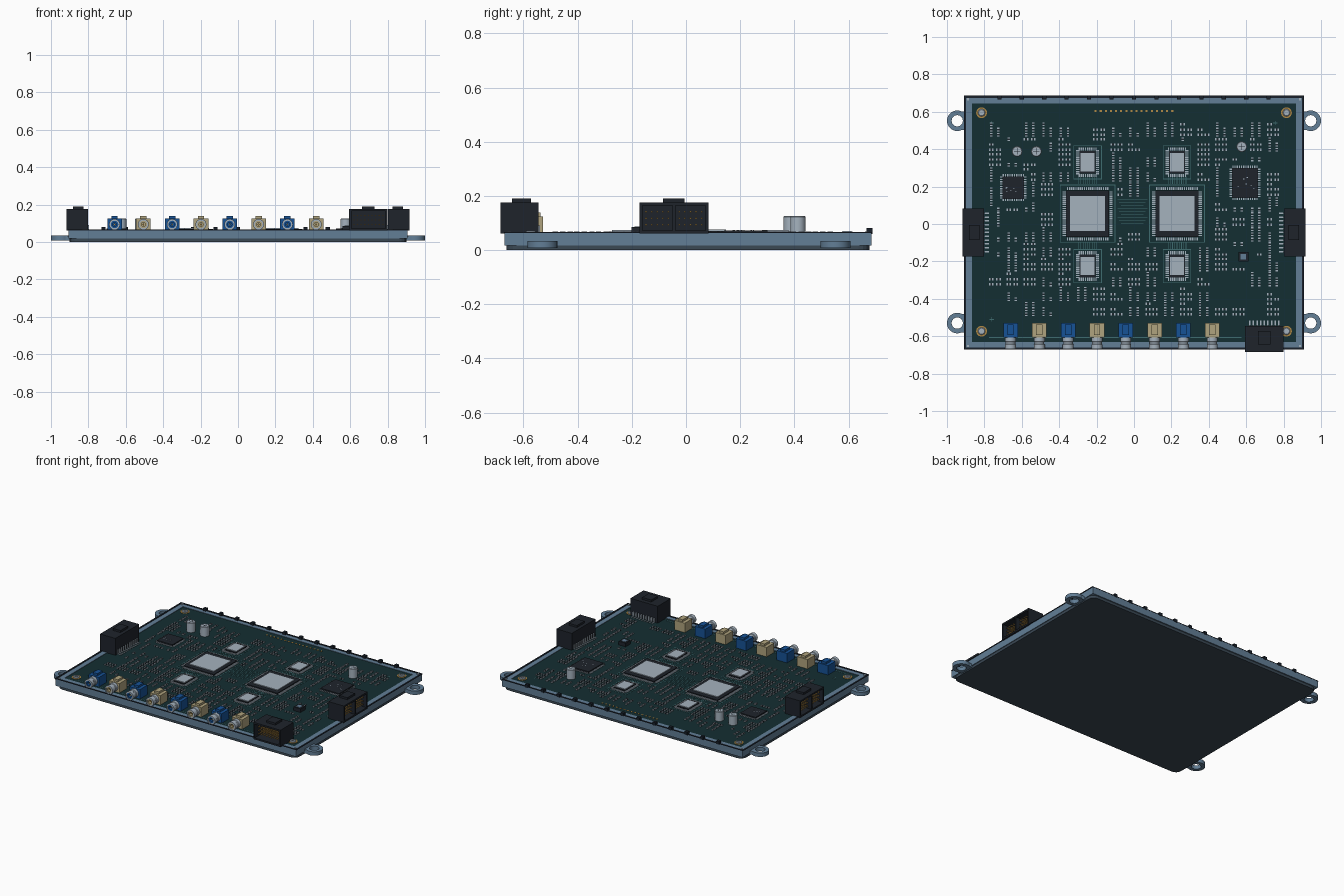
import bpy, bmesh, math, random
from mathutils import Matrix, Vector

if "Cube" in bpy.data.objects:
    bpy.data.objects.remove(bpy.data.objects["Cube"])

random.seed(7)
PCB = 0.061          # top of the circuit board
HY = 0.0075          # housing centre in y


def mat(name, *rgb):
    m = bpy.data.materials.new(name)
    m.diffuse_color = [(c / 255 / 12.92 if c < 11 else ((c / 255 + 0.055) / 1.055) ** 2.4) for c in rgb] + [1]
    m.use_nodes = True
    m.node_tree.nodes["Principled BSDF"].inputs["Base Color"].default_value = m.diffuse_color
    return m


STEEL = mat("housing_blue_grey", 98, 126, 150)
DARK = mat("base_grey", 58, 72, 84)
GREEN = mat("board_green", 20, 46, 50)
TRACE = mat("trace_teal", 62, 108, 112)
BLACK = mat("black_plastic", 30, 35, 43)
LIP = mat("seal_black", 24, 32, 42)
SILVER = mat("silver", 165, 178, 190)
GOLD = mat("gold", 176, 138, 70)
BLUE = mat("blue_plastic", 22, 82, 150)
BEIGE = mat("beige_plastic", 176, 164, 126)


def finish(name, bm, m, smooth=False):
    bmesh.ops.recalc_face_normals(bm, faces=bm.faces)
    me = bpy.data.meshes.new(name)
    bm.to_mesh(me)
    bm.free()
    me.materials.append(m)
    ob = bpy.data.objects.new(name, me)
    bpy.context.collection.objects.link(ob)
    if smooth:
        bpy.ops.object.select_all(action='DESELECT')
        ob.select_set(True)
        bpy.context.view_layer.objects.active = ob
        bpy.ops.object.shade_smooth_by_angle(angle=math.radians(35))
    return ob


def boxes(name, items, m, M=Matrix()):
    """Each item: centre x, centre y, bottom z, size x, size y, height."""
    bm = bmesh.new()
    for x, y, z, sx, sy, h in items:
        bmesh.ops.create_cube(bm, size=1, matrix=M @ Matrix.Translation((x, y, z + h / 2)) @ Matrix.Diagonal((sx, sy, h, 1)))
    return finish(name, bm, m)


def lathe(name, profile, places, m, seg=24, rot=Matrix()):
    """Closed (radius, height) profile turned round an axis at every place."""
    bm = bmesh.new()
    for p in places:
        rings = [[bm.verts.new(Vector(p) + rot @ Vector((r * math.cos(a), r * math.sin(a), h)))
                  for a in (2 * math.pi * i / seg for i in range(seg))] if r > 0
                 else [bm.verts.new(Vector(p) + rot @ Vector((0, 0, h)))] * seg for r, h in profile]
        for a, b in zip(rings, rings[1:] + rings[:1]):
            for i in range(seg):
                j = (i + 1) % seg
                vs = list(dict.fromkeys((a[i], a[j], b[j], b[i])))
                if len(vs) > 2:
                    bm.faces.new(vs)
    return finish(name, bm, m, True)


def frame(cx, cy, z, sx, sy, t, h):
    """Four bars making a rectangular frame with outer size sx, sy."""
    return [(cx, cy + s * (sy - t) / 2, z, sx, t, h) for s in (-1, 1)] + \
           [(cx + s * (sx - t) / 2, cy, z, t, sy - 2 * t, h) for s in (-1, 1)]


def pins(cx, cy, z, sx, sy, n, m, size, h):
    """Pins round a rectangle: n along x, m along y."""
    out = []
    for s in (-1, 1):
        out += [(cx + sx * 0.86 * (i / (n - 1) - 0.5), cy + s * sy / 2, z, size * 0.4, size, h) for i in range(n)]
        out += [(cx + s * sx / 2, cy + sy * 0.86 * (i / (m - 1) - 0.5), z, size, size * 0.4, h) for i in range(m)]
    return out


# Housing: base plate with clipped corners, tray, black seal lip
bm = bmesh.new()
bmesh.ops.create_cube(bm, size=1, matrix=Matrix.Translation((0, HY, 0.009)) @ Matrix.Diagonal((1.8, 1.34, 0.018, 1)))
bmesh.ops.bevel(bm, geom=[e for e in bm.edges if abs(e.verts[0].co.z - e.verts[1].co.z) > 0.01],
                offset=0.04, segments=4, profile=0.5, affect='EDGES')
finish("base_plate", bm, DARK)
boxes("tray", frame(0, HY, 0.018, 1.81, 1.355, 0.04, 0.046) + [(0, HY, 0.018, 1.74, 1.28, 0.02)], STEEL)
boxes("seal_lip", frame(0, HY, 0.063, 1.818, 1.357, 0.011, 0.004), LIP)
boxes("circuit_board", [(0, HY, 0.038, 1.735, 1.28, PCB - 0.038)], GREEN)
boxes("edge_clips", [(0.12 * i, 0.677, 0.06, 0.022, 0.022, 0.021) for i in range(-6, 7)], LIP)
boxes("rim_corner_studs", [(sx * 0.888, HY + sy * 0.66, 0.06, 0.012, 0.012, 0.008)
                           for sx in (-1, 1) for sy in (-1, 1)], SILVER)

# Mounting lugs
lugs = [(s * 0.945, y, 0) for s in (-1, 1) for y in (0.552, -0.53)]
lathe("mounting_lugs", [(0.03, 0.008), (0.055, 0.008), (0.055, 0.034), (0.03, 0.034)], lugs, STEEL, 28)
boxes("lug_arms", [(s * 0.904, y + d, 0.009, 0.036, 0.03, 0.024) for s in (-1, 1)
                   for y in (0.552, -0.53) for d in (-0.035, 0.035)], STEEL)

# Board screws
screws = [(s * 0.815, y, PCB) for s in (-1, 1) for y in (0.595, -0.573)]
lathe("screw_pads", [(0, 0), (0.029, 0), (0.029, 0.002), (0, 0.002)], screws, GOLD)
lathe("screw_heads", [(0, 0), (0.02, 0), (0.02, 0.006), (0.016, 0.009), (0.008, 0.009), (0.008, 0.004), (0, 0.004)], screws, SILVER)

# Lidded processors, memory chips and flat packages
CX = (-0.248, 0.23)
big = [(x, 0.055, 0.25, 0.27, 0.187, 0.187, 20, 22) for x in CX]
small = [(x, y, 0.105, 0.142, 0.076, 0.098, 9, 12) for x in CX for y in (0.33, -0.225)]
flat = [(-0.645, 0.195, 0.115, 0.12, 10, 10), (0.593, 0.22, 0.14, 0.16, 12, 13)]
for label, group, h in (("processor", big, 0.010), ("memory", small, 0.008)):
    boxes(label + "_bodies", [(x, y, PCB, sx - 0.02, sy - 0.02, h) for x, y, sx, sy, *_ in group], BLACK)
    boxes(label + "_lids", [(x, y, PCB + h, lx, ly, 0.005) for x, y, _, _, lx, ly, *_ in group], SILVER)
    boxes(label + "_pins", [b for x, y, sx, sy, _, _, n, m in group
                            for b in pins(x, y, PCB, sx, sy, n, m, 0.018, 0.004)], SILVER)
boxes("flat_packages", [(x, y, PCB, sx, sy, 0.012) for x, y, sx, sy, *_ in flat], BLACK)
boxes("flat_package_pins", [b for x, y, sx, sy, n, m in flat
                            for b in pins(x, y, PCB, sx + 0.01, sy + 0.01, n, m, 0.016, 0.004)], SILVER)
boxes("package_marks", [(x + random.uniform(-0.35, 0.35) * sx, y + random.uniform(-0.2, 0.2) * sy, PCB + 0.012,
                         0.008, 0.004, 0.001) for x, y, sx, sy, *_ in flat for _ in range(6)], SILVER)

# Printed outlines, buses and alignment marks
lines = []
for x, y, sx, sy, *_ in big + small:
    lines += frame(x, y, PCB, sx + 0.047, sy + 0.04, 0.004, 0.001)
for i in range(9):
    lines.append((-0.009, 0.13 - i * 0.016, PCB, 0.16 - 0.02 * (i % 3), 0.003, 0.001))
for x in CX:
    lines += [(x + 0.012 * i, y, PCB, 0.003, 0.04, 0.001) for i in range(-4, 5) for y in (0.233, -0.115)]
for x, y in ((-0.76, 0.54), (0.755, 0.54), (-0.76, -0.51)):
    lines += [(x, y, PCB, 0.024, 0.004, 0.001), (x, y, PCB, 0.004, 0.024, 0.001)]
lines += [(-0.1, -0.607, PCB, 1.35, 0.004, 0.001)]
boxes("printed_lines", lines, TRACE)
boxes("test_pads", [(-0.205 + 0.0273 * i, 0.605, PCB, 0.011, 0.011, 0.002) for i in range(16)], GOLD)

# Can capacitors and the square inductor
cans = [(-0.625, 0.388, PCB), (-0.522, 0.388, PCB), (0.576, 0.413, PCB)]
lathe("can_capacitors", [(0, 0), (0.028, 0), (0.028, 0.062), (0.025, 0.065), (0, 0.065)], cans, SILVER)
boxes("can_vents", [(x, y, PCB + 0.0645, a, b, 0.001) for x, y, _ in cans for a, b in ((0.034, 0.003), (0.003, 0.034))], BLACK)
boxes("inductor", [(0.585, -0.175, PCB, 0.052, 0.052, 0.025)], BLACK)
boxes("inductor_cap", [(0.585, -0.175, PCB + 0.025, 0.03, 0.03, 0.002)], STEEL)

# Tiny surface parts in short rows, kept clear of the larger parts
keep = [(x, y, sx / 2 + 0.04, sy / 2 + 0.035) for x, y, sx, sy, *_ in big + small + flat]
keep += [(x, y, 0.05, 0.05) for x, y, _ in cans] + [(0.585, -0.175, 0.05, 0.05), (-0.01, 0.055, 0.11, 0.1)]
keep += [(s * 0.85, -0.045, 0.105, 0.15) for s in (-1, 1)] + [(0.7, -0.58, 0.14, 0.09)]
ends, bodies = [], []
for gx in range(-8, 9):
    for gy in range(-6, 7):
        if random.random() < 0.2:
            continue
        turned = random.random() < 0.5
        for k in range(random.choice((3, 4, 5, 6))):
            x = gx * 0.093 + (k % 2 - 0.5) * 0.038
            y = 0.025 + gy * 0.08 + (k // 2 - 1) * 0.028
            if any(abs(x - a) < w and abs(y - b) < h for a, b, w, h in keep):
                continue
            dx, dy = (0, 0.007) if turned else (0.009, 0)
            bodies.append((x, y, PCB, 0.01, 0.009, 0.006))
            ends += [(x + s * dx, y + s * dy, PCB, 0.013 if turned else 0.008, 0.006 if turned else 0.013, 0.007) for s in (-1, 1)]
boxes("chip_part_bodies", bodies, BLACK)
boxes("chip_part_ends", ends, SILVER)

# Coaxial sockets along the front edge
TURN = Matrix.Rotation(math.pi / 2, 3, 'X')       # lathe axis towards -y
xs = [-0.66 + 0.154 * i for i in range(8)]
for label, col, group in (("blue", BLUE, xs[::2]), ("beige", BEIGE, xs[1::2])):
    boxes(label + "_socket_blocks", [b for x in group for b in
          ((x, -0.568, PCB, 0.078, 0.08, 0.064), (x, -0.565, PCB + 0.064, 0.034, 0.055, 0.014))], col)
    lathe(label + "_socket_liners", [(0.013, 0), (0.021, 0), (0.021, 0.052), (0.013, 0.052)],
          [(x, -0.607, 0.094) for x in group], col)
sock = [(x, -0.605, 0.094) for x in xs]
lathe("socket_barrels", [(0.02, 0), (0.029, 0), (0.029, 0.022), (0.026, 0.026), (0.026, 0.036), (0.029, 0.04),
                         (0.029, 0.062), (0.02, 0.062)], sock, SILVER, 24, TURN)
bpy.data.objects["blue_socket_liners"].data.transform(Matrix())
for label, group in (("blue", xs[::2]), ("beige", xs[1::2])):
    bpy.data.objects.remove(bpy.data.objects[label + "_socket_liners"])
    lathe(label + "_socket_liners", [(0.011, 0), (0.021, 0), (0.021, 0.058), (0.011, 0.058)],
          [(x, -0.605, 0.094) for x in group], BLUE if label == "blue" else BEIGE, 20, TURN)
lathe("socket_pins", [(0, 0), (0.005, 0), (0.005, 0.05), (0, 0.05)], sock, GOLD, 10, TURN)


# Open-fronted plug headers: local opening faces -y, back at y = 0
def header(name, loc, angle, w, d, h, cells, latch, leads):
    M = Matrix.Translation(loc) @ Matrix.Rotation(angle, 4, 'Z')
    t = 0.011
    shell = [(0, -d / 2, 0, w, d, t), (0, -d / 2, h - t, w, d, t), (0, -0.02, t, w - 2 * t, 0.04, h - 2 * t)]
    shell += [(-w / 2 + t / 2 + i * (w - t) / cells, -d / 2, t, t, d, h - 2 * t) for i in range(cells + 1)]
    shell += [(0, -d * 0.45, h, latch, d * 0.5, 0.014)]
    boxes(name + "_shell", shell, BLACK, M)
    xs = [(w - 0.05) * (i / (leads - 1) - 0.5) for i in range(leads)]
    boxes(name + "_contacts", [(x, -d * 0.58, z, 0.006, d * 0.55, 0.006) for x in xs for z in (0.03, 0.054, 0.078)], GOLD, M)
    boxes(name + "_leads", [b for x in xs for b in ((x, 0.014, 0, 0.008, 0.028, 0.004), (x, 0.003, 0, 0.008, 0.006, 0.03))], SILVER, M)


header("left_header", (-0.802, -0.045, PCB), -math.pi / 2, 0.255, 0.115, 0.115, 2, 0.08, 11)
header("right_header", (0.802, -0.045, PCB), math.pi / 2, 0.255, 0.115, 0.115, 2, 0.08, 11)
header("front_header", (0.697, -0.545, PCB), 0, 0.205, 0.14, 0.115, 1, 0.068, 9)
